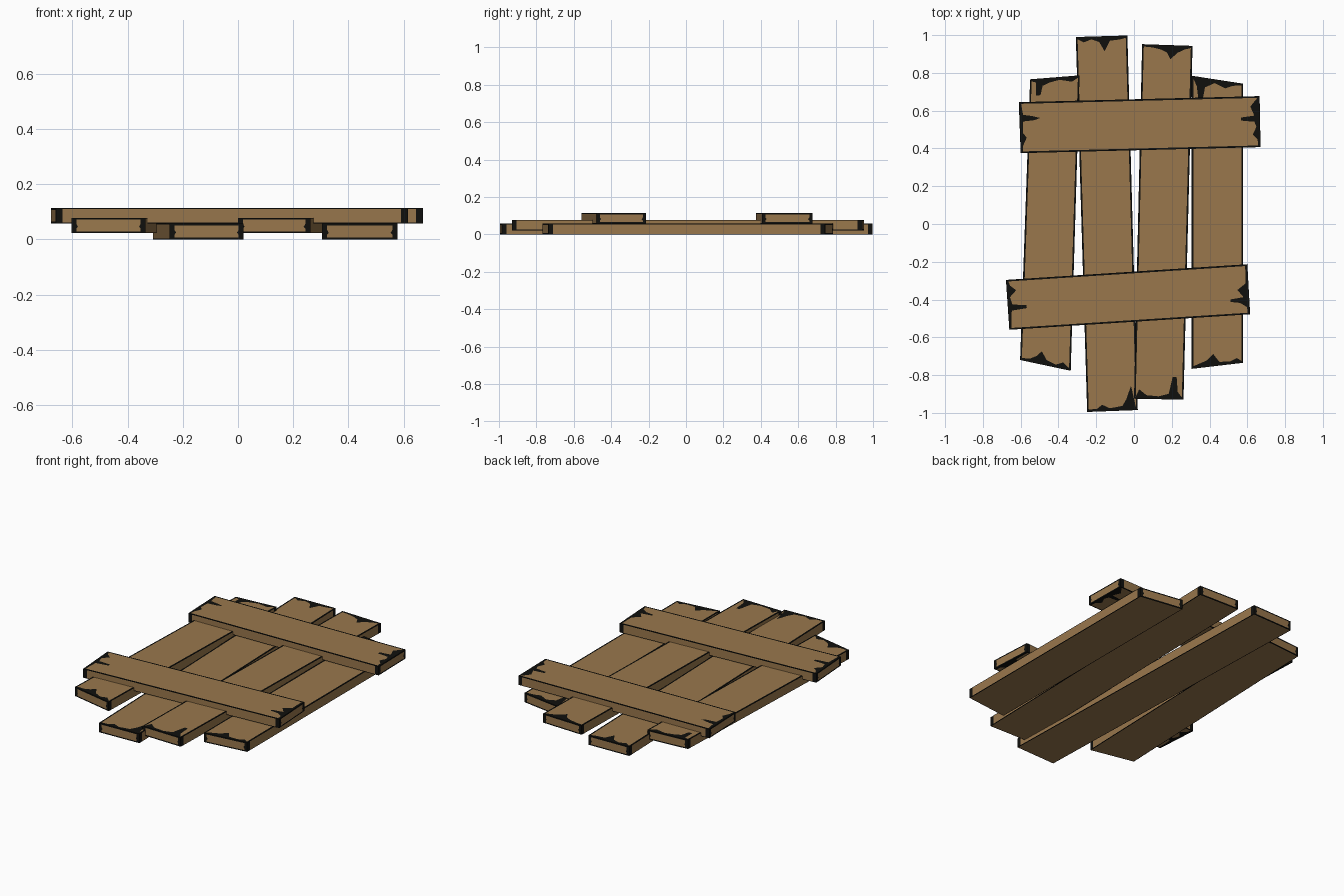
import bpy, bmesh
from mathutils import Vector

if "Cube" in bpy.data.objects:
    bpy.data.objects.remove(bpy.data.objects["Cube"])


def material(name, rgb):
    m = bpy.data.materials.new(name)
    m.diffuse_color = (*rgb, 1)
    m.use_nodes = True
    m.node_tree.nodes["Principled BSDF"].inputs["Base Color"].default_value = m.diffuse_color
    return m


WOOD = material("brown wood", (0.32, 0.186, 0.073))
DARK = material("black edging", (0.005, 0.005, 0.004))


def panel(bm, a, b, c, d, edge, end0=(), end1=(), cap=0.012):
    """Quad a-b (start end), d-c (far end): wood field inside a dark rim.
    end0/end1 list (position across, depth) of the chips at each end."""
    a, b, c, d = map(Vector, (a, b, c, d))
    length = ((d - a).length + (c - b).length) / 2
    width = ((b - a).length + (c - d).length) / 2
    m = edge / width

    def at(u, v):
        return a.lerp(b, v).lerp(d.lerp(c, v), u)

    def profile(chips):
        return [(m, cap)] + [(v, dep) for v, dep in chips] + [(1 - m, cap)]

    ring = [at(dep / length, v) for v, dep in profile(end0)]
    ring += [at(1 - dep / length, v) for v, dep in reversed(profile(end1))]
    inner = [bm.verts.new(p) for p in ring]
    outer = [bm.verts.new(p) for p in (a, b, c, d)]
    edges = []
    for loop in (inner, outer):
        edges += [bm.edges.new((loop[i - 1], loop[i])) for i in range(len(loop))]
    rim = bmesh.ops.triangle_fill(bm, edges=edges, use_beauty=True, use_dissolve=False)
    inside = set(inner)
    for f in [g for g in rim["geom"] if isinstance(g, bmesh.types.BMFace)]:
        f.material_index = 1
        # drop any fill that landed inside the wood field
        if all(v in inside for v in f.verts) and all(not e.is_boundary for e in f.edges):
            f.material_index = 1
    bm.faces.new(inner).material_index = 0


def plank(name, corners, z0, z1, end0, end1, chipped_below=False):
    """corners: start-left, start-right, far-right, far-left in plan."""
    bm = bmesh.new()
    lo = [(x, y, z0) for x, y in corners]
    hi = [(x, y, z1) for x, y in corners]
    # broad faces
    panel(bm, *hi, 0.009, end0, end1)
    if chipped_below:
        panel(bm, *lo, 0.007, end0, end1)
    else:
        panel(bm, *lo, 0.004, cap=0.004)
    # long sides, dark at both ends
    panel(bm, lo[1], hi[1], hi[2], lo[2], 0.003, cap=0.025)
    panel(bm, lo[0], hi[0], hi[3], lo[3], 0.003, cap=0.025)
    # sawn ends, dark corners and small nicks
    nicks = [(0.3, 0.018), (0.42, 0.024), (0.6, 0.018)]
    panel(bm, lo[0], hi[0], hi[1], lo[1], 0.007, nicks, nicks, 0.018)
    panel(bm, lo[3], hi[3], hi[2], lo[2], 0.007, nicks, nicks, 0.018)
    bmesh.ops.remove_doubles(bm, verts=bm.verts, dist=1e-5)
    bmesh.ops.recalc_face_normals(bm, faces=bm.faces)
    me = bpy.data.meshes.new(name)
    bm.to_mesh(me)
    bm.free()
    me.materials.append(WOOD)
    me.materials.append(DARK)
    ob = bpy.data.objects.new(name, me)
    bpy.context.collection.objects.link(ob)


# Long boards, alternating heights
plank("outer_left_board",
      [(-0.603, -0.72), (-0.335, -0.777), (-0.288, 0.787), (-0.55, 0.766)], 0.022, 0.078,
      [(.2, .02), (.32, .04), (.42, .07), (.52, .03), (.7, .015), (.85, .035)],
      [(.12, .02), (.13, .09), (.22, .09), (.26, .04), (.4, .025), (.6, .015), (.85, .03)])
plank("inner_left_board",
      [(-0.248, -0.995), (0.02, -0.985), (-0.035, 0.998), (-0.308, 0.99)], 0.0, 0.057,
      [(.2, .015), (.3, .035), (.45, .015), (.7, .025), (.78, .06), (.88, .13)],
      [(.15, .03), (.3, .015), (.45, .03), (.55, .08), (.66, .025), (.85, .02)])
plank("inner_right_board",
      [(0.0, -0.925), (0.262, -0.93), (0.31, 0.943), (0.043, 0.952)], 0.022, 0.078,
      [(.1, .05), (.25, .02), (.5, .015), (.7, .03), (.77, .12), (.85, .12), (.88, .04)],
      [(.2, .015), (.38, .025), (.5, .04), (.57, .075), (.7, .04), (.85, .02)])
plank("outer_right_board",
      [(0.305, -0.767), (0.577, -0.735), (0.577, 0.743), (0.305, 0.785)], 0.0, 0.057,
      [(.12, .02), (.3, .035), (.42, .065), (.54, .02), (.75, .015), (.88, .03)],
      [(.1, .05), (.13, .11), (.22, .11), (.26, .05), (.45, .02), (.65, .04), (.8, .02)])

# Cross battens; plan corners run from the left end to the right end
plank("upper_batten",
      [(-0.60, 0.375), (-0.61, 0.645), (0.665, 0.677), (0.67, 0.407)], 0.058, 0.113,
      [(.15, .015), (.3, .035), (.4, .015), (.62, .02), (.64, .08), (.68, .11), (.72, .07), (.75, .02)],
      [(.15, .015), (.25, .04), (.4, .02), (.5, .03), (.53, .1), (.59, .1), (.62, .03), (.8, .05)],
      True)
plank("lower_batten",
      [(-0.66, -0.56), (-0.678, -0.296), (0.60, -0.213), (0.615, -0.478)], 0.058, 0.113,
      [(.2, .015), (.38, .02), (.41, .1), (.47, .1), (.5, .025), (.65, .015), (.78, .05), (.88, .02)],
      [(.15, .015), (.24, .05), (.27, .1), (.32, .1), (.35, .03), (.5, .06), (.62, .015)],
      True)
